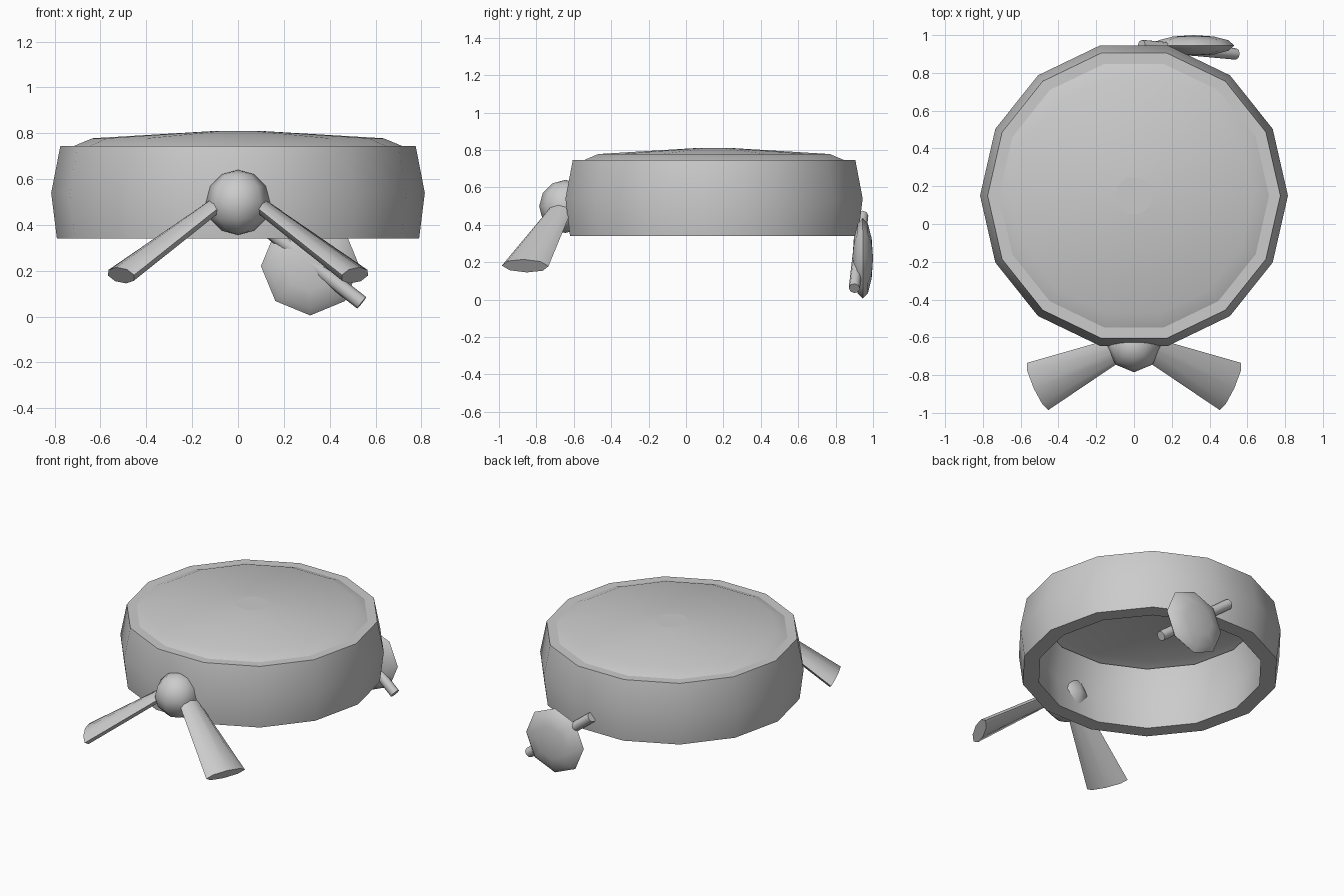
import bpy, bmesh, math
from mathutils import Vector

if "Cube" in bpy.data.objects:
    bpy.data.objects.remove(bpy.data.objects["Cube"])

grey = bpy.data.materials.new("light_grey")
grey.diffuse_color = (0.6, 0.6, 0.6, 1)
grey.use_nodes = True
grey.node_tree.nodes["Principled BSDF"].inputs["Base Color"].default_value = grey.diffuse_color
CY = 0.15   # drum centre along y
SIDES = 14


def make(name, bm, angle=40):
    bmesh.ops.recalc_face_normals(bm, faces=bm.faces)
    me = bpy.data.meshes.new(name)
    bm.to_mesh(me)
    bm.free()
    me.materials.append(grey)
    ob = bpy.data.objects.new(name, me)
    bpy.context.collection.objects.link(ob)
    bpy.ops.object.select_all(action='DESELECT')
    ob.select_set(True)
    bpy.context.view_layer.objects.active = ob
    bpy.ops.object.shade_smooth_by_angle(angle=math.radians(angle))
    return ob


def loft(name, rings, closed=False, caps=True, angle=40):
    """Skin a list of vertex rings; closed joins the last ring to the first."""
    bm = bmesh.new()
    loops = [[bm.verts.new(p) for p in ring] for ring in rings]
    n = len(loops[0])
    for a, b in zip(loops, loops[1:] + (loops[:1] if closed else [])):
        for i in range(n):
            j = (i + 1) % n
            bm.faces.new((a[i], a[j], b[j], b[i]))
    if caps and not closed:
        bm.faces.new(loops[0])
        bm.faces.new(loops[-1])
    return make(name, bm, angle)


def ellipse(c, u, v, n=8):
    return [Vector(c) + u * math.cos(math.tau * i / n) + v * math.sin(math.tau * i / n)
            for i in range(n)]


def level(r, z):
    return ellipse((0, CY, z), Vector((r, 0, 0)), Vector((0, r, 0)), SIDES)


def ball(name, centre, scale, axis_y=False):
    bm = bmesh.new()
    bmesh.ops.create_uvsphere(bm, u_segments=8, v_segments=6, radius=1)
    for v in bm.verts:
        p = Vector((v.co.x, -v.co.z, v.co.y)) if axis_y else v.co.copy()
        v.co = Vector(centre) + Vector([a * b for a, b in zip(p, scale)])
    return make(name, bm, 60)


# Thick bulging wall, open underneath
loft("drum_wall", [level(*p) for p in (
    (0.79, 0.34), (0.815, 0.54), (0.775, 0.745),
    (0.67, 0.745), (0.71, 0.54), (0.69, 0.34))], closed=True)

# Shallow domed lid
loft("domed_lid", [level(*p) for p in (
    (0.715, 0.745), (0.635, 0.778), (0.1, 0.81))], caps=False)
bm = bmesh.new()
bm.faces.new([bm.verts.new(p) for p in level(0.1, 0.81)])
make("lid_centre", bm)

# Front knob
ball("front_knob", (0, -0.645, 0.498), (0.14, 0.14, 0.142))

# Pair of flattened, flaring arms
for side, label in ((-1, "left"), (1, "right")):
    root, tip = Vector((-0.07 * side * -1, -0.655, 0.505)), Vector((0.51 * side, -0.86, 0.18))
    axis = (tip - root).normalized()
    wide = Vector((-0.4 * side, -0.916, 0))
    wide = (wide - axis * wide.dot(axis)).normalized()
    thick = axis.cross(wide)
    loft("arm_" + label, [ellipse(root, wide * 0.06, thick * 0.032),
                          ellipse(tip, wide * 0.137, thick * 0.042)])

# Rear disc with a pin through it
ball("rear_disc", (0.315, 0.945, 0.22), (0.215, 0.055, 0.215), axis_y=True)
a, b = Vector((0.04, 0.945, 0.45)), Vector((0.54, 0.90, 0.06))
d = (b - a).normalized()
u = d.cross(Vector((0, 1, 0))).normalized()
v = d.cross(u)
loft("rear_pin", [ellipse(p, u * 0.032, v * 0.03) for p in (a, b)], angle=50)
